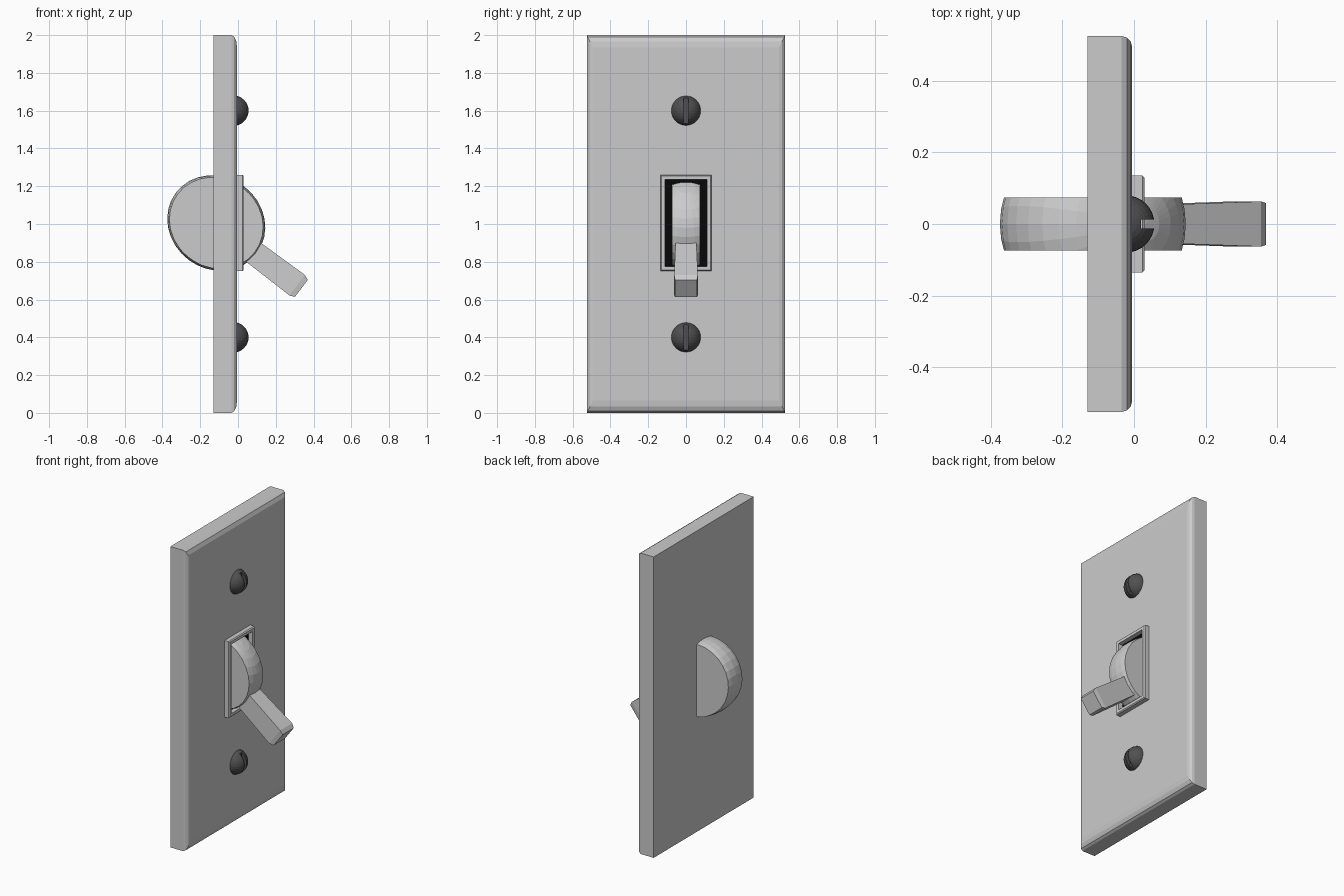
import bpy, bmesh, math
from mathutils import Matrix, Vector

if "Cube" in bpy.data.objects:
    bpy.data.objects.remove(bpy.data.objects["Cube"])


def material(name, v):
    m = bpy.data.materials.new(name)
    m.diffuse_color = (v, v, v, 1)
    m.use_nodes = True
    m.node_tree.nodes["Principled BSDF"].inputs["Base Color"].default_value = m.diffuse_color
    return m


dark = material("dark_metal", 0.08)
black = material("black", 0.002)


def add_object(name, bm, mat=None):
    bmesh.ops.recalc_face_normals(bm, faces=bm.faces)
    me = bpy.data.meshes.new(name)
    bm.to_mesh(me)
    bm.free()
    ob = bpy.data.objects.new(name, me)
    bpy.context.collection.objects.link(ob)
    if mat:
        me.materials.append(mat)
    return ob


def rect_loft(name, loops, matrix, caps=True, mat=None):
    """Join rectangles (x, half_y, half_z) along x."""
    bm = bmesh.new()
    rings = [[bm.verts.new((x, sy * hy, sz * hz)) for sy, sz in
              ((-1, -1), (1, -1), (1, 1), (-1, 1))] for x, hy, hz in loops]
    for a, b in zip(rings, rings[1:]):
        for i in range(4):
            j = (i + 1) % 4
            bm.faces.new((a[i], a[j], b[j], b[i]))
    if caps:
        bm.faces.new(rings[0])
        bm.faces.new(rings[-1])
    bm.transform(matrix)
    return add_object(name, bm, mat)


# wall plate with a rounded front edge
plate = [(-0.13, 0.525, 1.0)]
for i in range(4):
    a = math.radians(30 * i)
    plate.append((-0.035 + 0.03 * math.sin(a),
                  0.493 + 0.032 * math.cos(a), 0.935 + 0.065 * math.cos(a)))
rect_loft("wall_plate", plate, Matrix.Translation((0, 0, 1)))

# raised frame and dark opening
opening = Matrix.Translation((0, 0, 1.005))
rect_loft("opening_frame", [(-0.01, 0.135, 0.255), (0.024, 0.135, 0.255),
                            (0.03, 0.129, 0.249), (0.03, 0.11, 0.23),
                            (-0.01, 0.11, 0.23)], opening, caps=False)
rect_loft("opening_panel", [(-0.01, 0.112, 0.232), (0.0, 0.112, 0.232)],
          opening, mat=black)

# rocker: stretched ball sliced flat on both sides, tilted with the lever
tilt = Matrix.Translation((-0.115, 0, 1.005)) @ Matrix.Rotation(math.radians(37), 4, 'Y')
bm = bmesh.new()
bmesh.ops.create_uvsphere(bm, u_segments=32, v_segments=16, radius=1)
bm.transform(Matrix.Diagonal((0.268, 0.26, 0.244, 1)))
for s in (-1, 1):
    cut = bmesh.ops.bisect_plane(bm, geom=bm.verts[:] + bm.edges[:] + bm.faces[:],
                                 plane_co=Vector((0, s * 0.074, 0)),
                                 plane_no=Vector((0, s, 0)), clear_outer=True)
    edges = [e for e in cut["geom_cut"] if isinstance(e, bmesh.types.BMEdge)]
    bmesh.ops.contextual_create(bm, geom=edges)
bm.transform(tilt)
add_object("rocker", bm)

# lever with chamfered tip
rect_loft("lever", [(0.15, 0.052, 0.062), (0.54, 0.063, 0.068), (0.568, 0.058, 0.056)],
          tilt @ Matrix.Translation((0, 0, -0.005)))


# slotted screws
def screw(name, z):
    bm = bmesh.new()
    bmesh.ops.create_uvsphere(bm, u_segments=32, v_segments=16, radius=0.08)
    bm.transform(Matrix.Translation((-0.023, 0, z)))
    bmesh.ops.bisect_plane(bm, geom=bm.verts[:] + bm.edges[:] + bm.faces[:],
                           plane_co=Vector((-0.015, 0, 0)),
                           plane_no=Vector((-1, 0, 0)), clear_outer=True)
    bmesh.ops.holes_fill(bm, edges=[e for e in bm.edges if e.is_boundary])
    head = add_object(name, bm, dark)
    slot = rect_loft(name + "_slot_cutter", [(0.02, 0.012, 0.1), (0.1, 0.012, 0.1)],
                     Matrix.Translation((0, 0, z)), mat=dark)
    slot.hide_render = True
    slot.hide_set(True)
    mod = head.modifiers.new("slot", 'BOOLEAN')
    mod.operation = 'DIFFERENCE'
    mod.solver = 'EXACT'
    mod.object = slot


screw("upper_screw", 1.6)
screw("lower_screw", 0.4)
